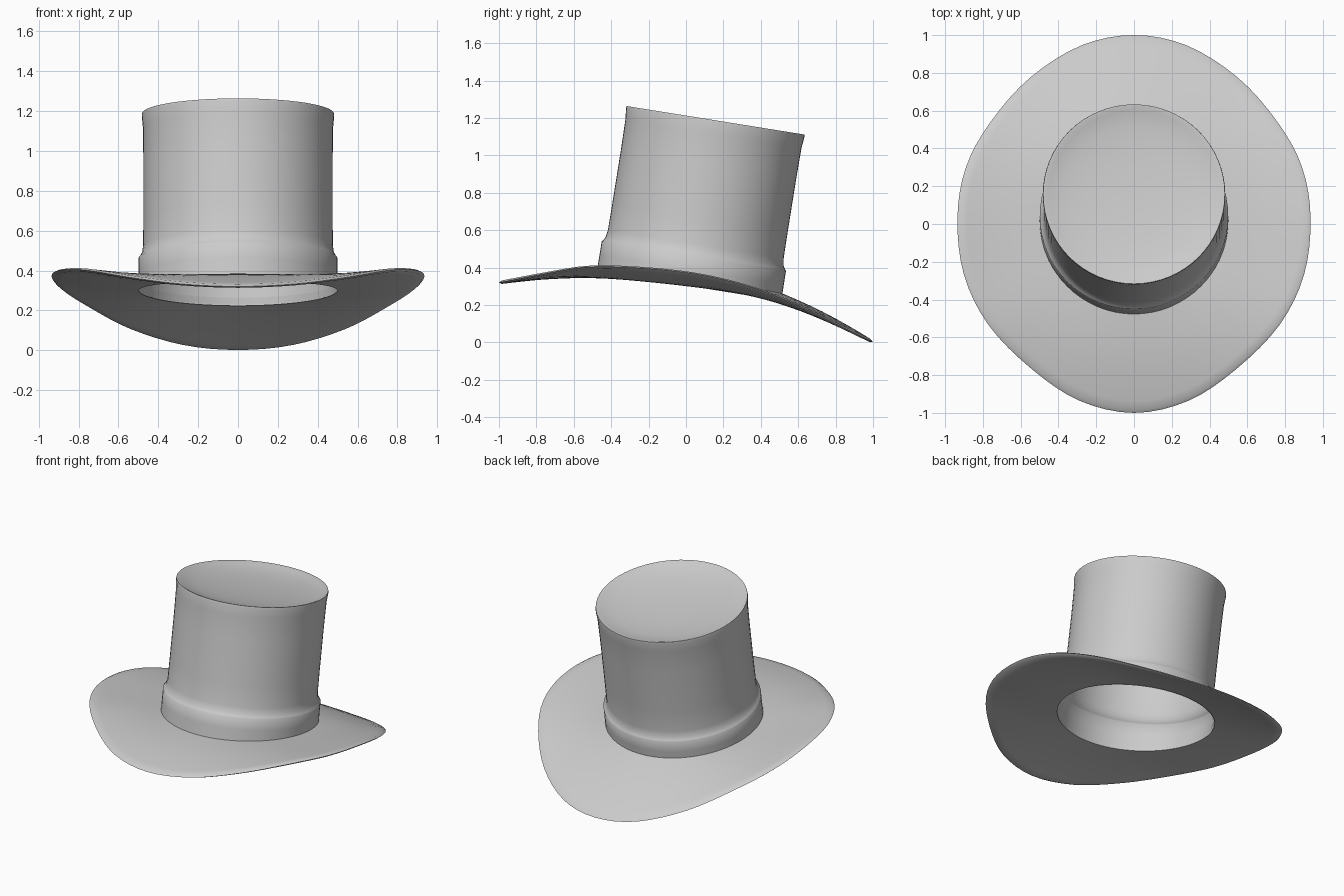
import bpy, bmesh, math
from mathutils import Vector, Matrix

if "Cube" in bpy.data.objects:
    bpy.data.objects.remove(bpy.data.objects["Cube"])


def make_object(name, bm, angle):
    bmesh.ops.recalc_face_normals(bm, faces=bm.faces)
    me = bpy.data.meshes.new(name)
    bm.to_mesh(me)
    bm.free()
    ob = bpy.data.objects.new(name, me)
    bpy.context.collection.objects.link(ob)
    bpy.ops.object.select_all(action='DESELECT')
    ob.select_set(True)
    bpy.context.view_layer.objects.active = ob
    bpy.ops.object.shade_smooth_by_angle(angle=math.radians(angle))
    return ob


def bridge(bm, a, b):
    n = len(a)
    for i in range(n):
        j = (i + 1) % n
        bm.faces.new((a[i], a[j], b[j], b[i]))


def lathe(name, profile, matrix, seg=64, cap=None):
    bm = bmesh.new()
    rings = [[bm.verts.new((r * math.cos(math.tau * i / seg), r * math.sin(math.tau * i / seg), z))
              for i in range(seg)] for r, z in profile]
    for a, b in zip(rings, rings[1:]):
        bridge(bm, a, b)
    if cap is not None:
        c = bm.verts.new((0, 0, cap))
        for i in range(seg):
            bm.faces.new((rings[-1][i], rings[-1][(i + 1) % seg], c))
    bm.transform(matrix)
    return make_object(name, bm, 40)


# Leaning frame, with its origin at the top of the band
lean = Matrix.Translation((0, 0.0425, 0.465)) @ Matrix.Rotation(math.radians(-9.1), 4, 'X')

# Crown with a dished top, continuing into the band around its foot
lathe("crown", [(0.5, -0.165), (0.499, -0.08), (0.499, -0.004), (0.494, 0.002), (0.482, 0.022),
                (0.476, 0.06), (0.475, 0.2), (0.475, 0.5), (0.477, 0.66), (0.483, 0.72),
                (0.481, 0.732), (0.472, 0.731), (0.45, 0.722), (0.36, 0.703),
                (0.24, 0.691), (0.12, 0.685)], lean, cap=0.683)

# Brim edge, front to back on one side, mirrored to a closed loop
half = [(0, -1, .32), (.29, -.935, .333), (.545, -.765, .366), (.77, -.535, .403),
        (.9, -.27, .4), (.935, .03, .37), (.89, .3, .31), (.76, .54, .225),
        (.55, .775, .112), (.28, .945, .028), (0, 1, .002)]
loop = [Vector(p) for p in half] + [Vector((-x, y, z)) for x, y, z in half[-2:0:-1]]


def smooth_loop(pts, sub):
    out = []
    n = len(pts)
    for i in range(n):
        p0, p1, p2, p3 = (pts[(i + k) % n] for k in (-1, 0, 1, 2))
        for s in range(sub):
            t = s / sub
            out.append(0.5 * (2 * p1 + (p2 - p0) * t + (2 * p0 - 5 * p1 + 4 * p2 - p3) * t * t
                              + (3 * p1 - p0 - 3 * p2 + p3) * t ** 3))
    return out


rim = smooth_loop(loop, 4)


def brim_ring(bm, t, half_thick):
    ring = []
    for p in rim:
        a = math.atan2(p.x, -p.y)
        c = math.cos(a)
        inner = Vector((0.499 * math.sin(a), 0.018 - 0.493 * c, 0.318 + 0.06 * c - 0.013 * c * c))
        q = inner.lerp(p, t)
        q.z += half_thick + math.sin(math.pi * t) * (0.012 * c * c - 0.012 * (1 - c * c))
        ring.append(bm.verts.new(q))
    return ring


# Brim: tapered shell swept around the opening
bm = bmesh.new()
steps = [(0, .019), (.15, .019), (.3, .018), (.45, .017), (.6, .015), (.75, .013), (.88, .011), (.97, .009)]
rings = [brim_ring(bm, t, h) for t, h in steps]
rings.append(brim_ring(bm, 1, 0))
rings += [brim_ring(bm, t, -h) for t, h in reversed(steps)]
for a, b in zip(rings, rings[1:] + rings[:1]):
    bridge(bm, a, b)
make_object("brim", bm, 60)
